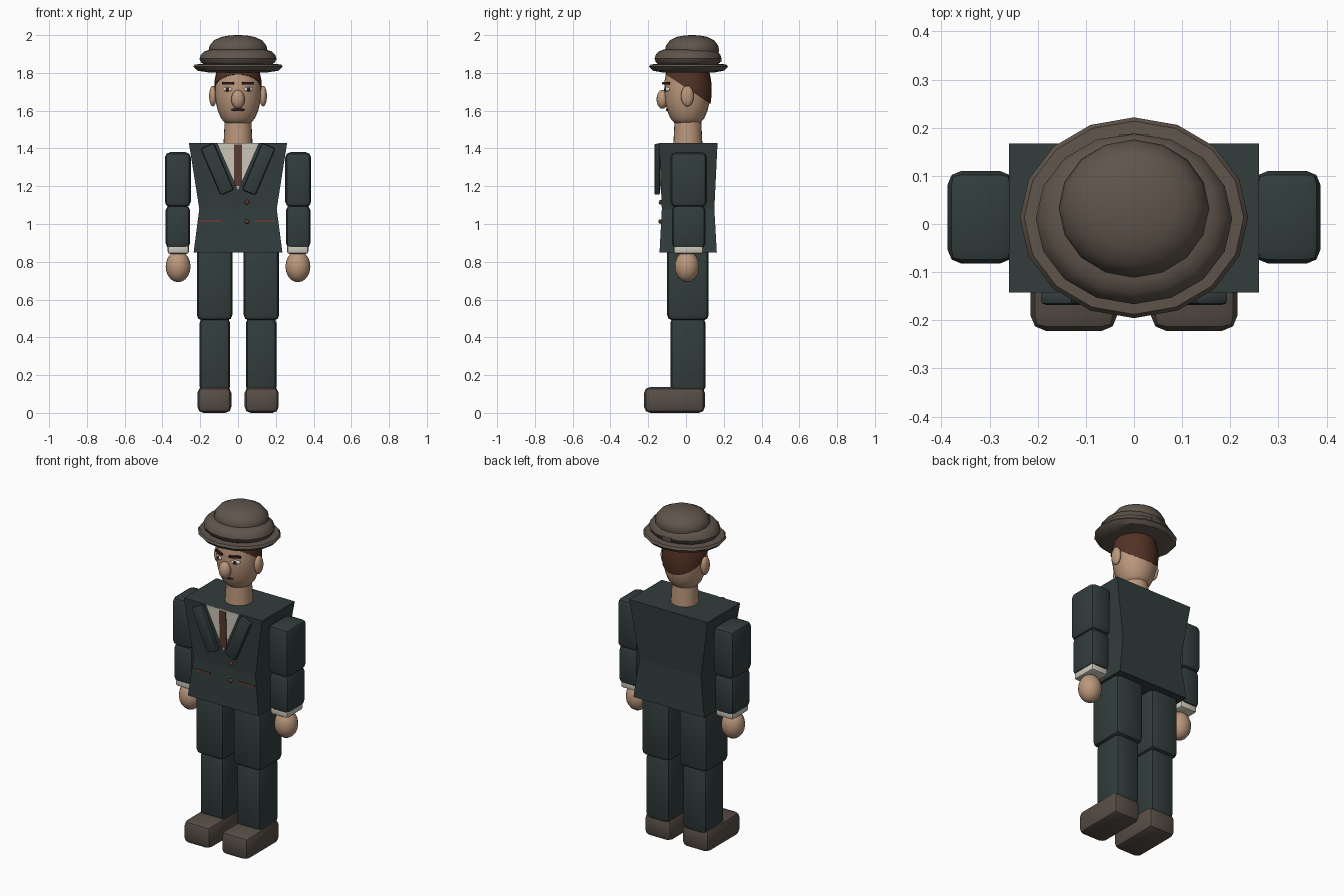
import bpy, bmesh, math
from mathutils import Matrix, Vector

if "Cube" in bpy.data.objects:
    bpy.data.objects.remove(bpy.data.objects["Cube"])


def mat(name, r, g, b):
    m = bpy.data.materials.new(name)
    m.diffuse_color = (r, g, b, 1)
    m.use_nodes = True
    m.node_tree.nodes["Principled BSDF"].inputs["Base Color"].default_value = m.diffuse_color
    return m


SUIT = mat("dark_green_cloth", 0.032, 0.046, 0.046)
SKIN = mat("skin", 0.50, 0.31, 0.20)
HAT = mat("brown_grey_felt", 0.115, 0.090, 0.070)
SHOE = mat("shoe_leather", 0.095, 0.075, 0.060)
HAIR = mat("brown_hair", 0.085, 0.032, 0.018)
SHIRT = mat("cream_cloth", 0.62, 0.59, 0.50)
TIE = mat("red_brown_trim", 0.11, 0.045, 0.028)
DARK = mat("dark_brown", 0.035, 0.014, 0.010)
WHITE = mat("eye_white", 0.75, 0.72, 0.66)


def finish(name, bm, m, angle=35):
    bmesh.ops.recalc_face_normals(bm, faces=bm.faces)
    me = bpy.data.meshes.new(name)
    bm.to_mesh(me)
    bm.free()
    me.materials.append(m)
    me.polygons.foreach_set("use_smooth", [angle > 0] * len(me.polygons))
    if angle:
        me.set_sharp_from_angle(angle=math.radians(angle))
    ob = bpy.data.objects.new(name, me)
    bpy.context.collection.objects.link(ob)
    return ob


def box(name, lo, hi, m, bevel=0.0, rot=None):
    """Box between two corners, optionally rounded and turned on its centre."""
    lo, hi = Vector(lo), Vector(hi)
    bm = bmesh.new()
    bmesh.ops.create_cube(bm, size=1)
    bmesh.ops.scale(bm, vec=hi - lo, verts=bm.verts)
    if bevel:
        bmesh.ops.bevel(bm, geom=bm.edges[:], offset=bevel, segments=2,
                        profile=0.5, affect='EDGES')
    if rot:
        bmesh.ops.transform(bm, matrix=rot, verts=bm.verts)
    bmesh.ops.translate(bm, vec=(lo + hi) / 2, verts=bm.verts)
    return finish(name, bm, m)


def ball(name, c, r, m, rot=None):
    bm = bmesh.new()
    bmesh.ops.create_uvsphere(bm, u_segments=16, v_segments=10, radius=1)
    bmesh.ops.scale(bm, vec=r, verts=bm.verts)
    if rot:
        bmesh.ops.transform(bm, matrix=rot, verts=bm.verts)
    bmesh.ops.translate(bm, vec=c, verts=bm.verts)
    return finish(name, bm, m, 60)


def lathe(profile, cy=0.0, sy=1.0, n=16):
    """Closed turned solid from (radius, z) pairs, elliptical in y."""
    bm = bmesh.new()
    rings = []
    for r, z in profile:
        rings.append([bm.verts.new((r * math.cos(i * math.tau / n),
                                    cy + sy * r * math.sin(i * math.tau / n), z))
                      for i in range(n)])
    for a, b in zip(rings, rings[1:]):
        for i in range(n):
            j = (i + 1) % n
            bm.faces.new((a[i], a[j], b[j], b[i]))
    bm.faces.new(rings[0])
    bm.faces.new(rings[-1])
    return bm


# hat: brim, rolled band and dome
finish("hat_brim", lathe([(0.16, 1.803), (0.215, 1.812), (0.237, 1.833), (0.228, 1.845),
                          (0.17, 1.848)], 0.013, 0.88), HAT)
finish("hat_band", lathe([(0.172, 1.84), (0.195, 1.855), (0.204, 1.875), (0.196, 1.897),
                          (0.178, 1.914), (0.15, 1.923)], 0.011, 0.87), HAT)
finish("hat_dome", lathe([(0.148, 1.89), (0.156, 1.92), (0.15, 1.945), (0.128, 1.972),
                          (0.09, 1.99), (0.045, 1.998), (0.01, 2.0)], 0.032, 0.92), HAT)
box("hat_bow", (-0.03, 0.16, 1.857), (0.03, 0.187, 1.88), HAT)

# head, neck and hair shell cut along a sloping hairline
HEAD = [(0.04, 1.525), (0.066, 1.532), (0.09, 1.56), (0.107, 1.6), (0.119, 1.65),
        (0.123, 1.70), (0.12, 1.76), (0.108, 1.82)]
finish("head", lathe(HEAD, 0.007, 1.0, 24), SKIN, 50)
finish("neck", lathe([(0.077, 1.42), (0.074, 1.48), (0.07, 1.56)], 0.01, 1.0, 24), SKIN)
bm = lathe([(r * 1.035, z) for r, z in HEAD], 0.009, 1.0, 24)
cut = bmesh.ops.bisect_plane(bm, geom=bm.verts[:] + bm.edges[:] + bm.faces[:],
                             plane_co=(0, 0.02, 1.708), plane_no=(0, 0.66, 1),
                             clear_inner=True)
bmesh.ops.holes_fill(bm, edges=[e for e in bm.edges if e.is_boundary], sides=0)
finish("hair", bm, HAIR, 50)

# face
ball("nose", (0, -0.125, 1.66), (0.036, 0.031, 0.05), SKIN)
ball("mouth", (0, -0.097, 1.605), (0.037, 0.01, 0.008), DARK)
for s, side in ((-1, "left"), (1, "right")):
    turn = Matrix.Rotation(s * math.radians(27), 4, 'Z')
    ball(side + "_ear", (s * 0.133, 0.007, 1.677), (0.02, 0.034, 0.055), SKIN)
    ball(side + "_eye", (s * 0.056, -0.101, 1.713), (0.027, 0.01, 0.012), WHITE, turn)
    ball(side + "_pupil", (s * 0.056, -0.108, 1.713), (0.011, 0.006, 0.011), DARK, turn)
    box(side + "_eyebrow", (s * 0.053 - 0.034, -0.113, 1.738),
        (s * 0.053 + 0.034, -0.097, 1.752), DARK, 0.004, turn)

# jacket body: three rectangles joined, pinched at the waist
LEVELS = [(0.85, 0.235, -0.14, 0.163), (1.08, 0.205, -0.128, 0.15), (1.43, 0.26, -0.142, 0.167)]
bm = bmesh.new()
rings = [[bm.verts.new(p) for p in ((-w, f, z), (w, f, z), (w, b, z), (-w, b, z))]
         for z, w, f, b in LEVELS]
for a, b in zip(rings, rings[1:]):
    for i in range(4):
        j = (i + 1) % 4
        bm.faces.new((a[i], a[j], b[j], b[i]))
bm.faces.new(rings[0])
bm.faces.new(rings[-1])
finish("jacket_body", bm, SUIT, 0)


def front_y(z):
    """Depth of the jacket front at a height."""
    if z > 1.08:
        return -0.128 - 0.014 * (z - 1.08) / 0.35
    return -0.128 - 0.012 * (1.08 - z) / 0.23


def plate(name, pts, m, out):
    """Thin plate lying on the jacket front."""
    bm = bmesh.new()
    front = [bm.verts.new((x, front_y(z) - out, z)) for x, z in pts]
    back = [bm.verts.new((x, front_y(z) + 0.002, z)) for x, z in pts]
    bm.faces.new(front)
    bm.faces.new(back)
    for i in range(len(pts)):
        j = (i + 1) % len(pts)
        bm.faces.new((front[i], front[j], back[j], back[i]))
    return finish(name, bm, m, 0)


# shirt front, tie, buttons, lapels and pockets
plate("shirt_front", [(-0.11, 1.43), (0, 1.18), (0.11, 1.43)], SHIRT, 0.003)
plate("tie", [(-0.022, 1.42), (-0.022, 1.2), (0.022, 1.2), (0.022, 1.42)], TIE, 0.008)
for name, z in (("upper_button", 1.115), ("lower_button", 1.013)):
    ball(name, (0.047, front_y(z) - 0.005, z), (0.012, 0.01, 0.012), TIE)
for s, side in ((-1, "left"), (1, "right")):
    tilt = Matrix.Rotation(s * math.radians(23), 4, 'Y')
    box(side + "_lapel", (s * 0.11 - 0.038, -0.168, 1.155), (s * 0.11 + 0.038, -0.137, 1.425),
        SUIT, 0.011, tilt)
    plate(side + "_pocket", [(s * 0.09, 1.01), (s * 0.2, 1.01), (s * 0.2, 1.021),
                             (s * 0.09, 1.021)], TIE, 0.004)


def limb(name, s, x0, x1, y0, y1, z0, z1, m, bevel=0.028):
    a, b = sorted((s * x0, s * x1))
    box(name, (a, y0, z0), (b, y1, z1), m, bevel)


# arms and legs, mirrored
for s, side in ((-1, "left"), (1, "right")):
    limb(side + "_upper_arm", s, 0.25, 0.387, -0.082, 0.11, 1.09, 1.38, SUIT)
    limb(side + "_forearm", s, 0.254, 0.383, -0.075, 0.103, 0.87, 1.1, SUIT)
    limb(side + "_cuff", s, 0.26, 0.372, -0.065, 0.09, 0.842, 0.895, SHIRT, 0.012)
    ball(side + "_hand", (s * 0.317, 0.005, 0.775), (0.066, 0.065, 0.083), SKIN)
    limb(side + "_thigh", s, 0.03, 0.218, -0.1, 0.12, 0.49, 0.89, SUIT)
    limb(side + "_shin", s, 0.042, 0.203, -0.083, 0.103, 0.11, 0.505, SUIT)
    limb(side + "_shoe", s, 0.035, 0.215, -0.222, 0.1, 0.0, 0.137, SHOE, 0.032)
